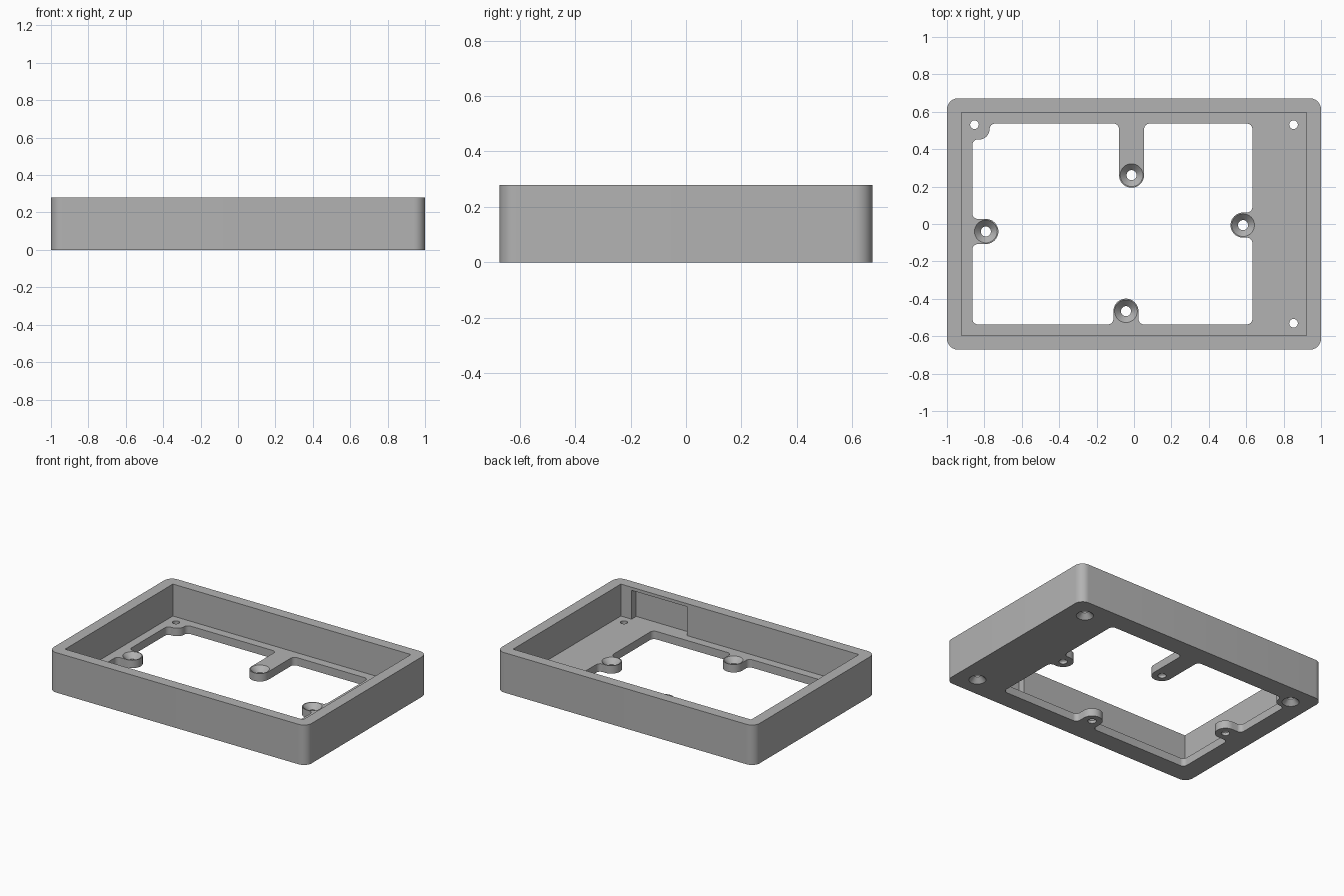
import bpy
import bmesh
import math
from mathutils import Vector

if "Cube" in bpy.data.objects:
    bpy.data.objects.remove(bpy.data.objects["Cube"], do_unlink=True)

HEIGHT, FLOOR = 0.28, 0.056

grey = bpy.data.materials.new("plain grey")
grey.use_nodes = True
grey.diffuse_color = (0.45, 0.45, 0.45, 1)
grey.node_tree.nodes["Principled BSDF"].inputs["Base Color"].default_value = (0.45, 0.45, 0.45, 1)


def fillet(corners, steps=10):
    """Round every (x, y, radius) corner of a closed outline."""
    outline = []
    for i, (x, y, r) in enumerate(corners):
        p = Vector((x, y))
        if r == 0:
            outline.append(p)
            continue
        a = (Vector(corners[i - 1][:2]) - p).normalized()
        b = (Vector(corners[(i + 1) % len(corners)][:2]) - p).normalized()
        # Corners are square, so the arc centre lies on both offsets
        centre = p + (a + b) * r
        for k in range(steps + 1):
            t = k / steps * math.pi / 2
            outline.append(centre - b * r * math.cos(t) - a * r * math.sin(t))
    return outline


def make_object(name, bm):
    bmesh.ops.remove_doubles(bm, verts=bm.verts, dist=1e-5)
    bmesh.ops.recalc_face_normals(bm, faces=bm.faces)
    mesh = bpy.data.meshes.new(name)
    bm.to_mesh(mesh)
    bm.free()
    mesh.materials.append(grey)
    obj = bpy.data.objects.new(name, mesh)
    bpy.context.collection.objects.link(obj)
    return obj


def prism(name, corners, z0, z1):
    bm = bmesh.new()
    face = bm.faces.new([bm.verts.new((p.x, p.y, z0)) for p in fillet(corners)])
    ext = bmesh.ops.extrude_face_region(bm, geom=[face])
    top = [v for v in ext["geom"] if isinstance(v, bmesh.types.BMVert)]
    bmesh.ops.translate(bm, verts=top, vec=(0, 0, z1 - z0))
    return make_object(name, bm)


def box(x0, x1, y0, y1, r=0.0):
    return [(x0, y0, r), (x1, y0, r), (x1, y1, r), (x0, y1, r)]


def lathe(name, profile, x, y, sides=32):
    """Stack of rings (radius, z) closed with end caps."""
    bm = bmesh.new()
    rings = [[bm.verts.new((x + r * math.cos(math.tau * k / sides),
                            y + r * math.sin(math.tau * k / sides), z))
              for k in range(sides)] for r, z in profile]
    for low, high in zip(rings, rings[1:]):
        for k in range(sides):
            n = (k + 1) % sides
            bm.faces.new((low[k], low[n], high[n], high[k]))
    bm.faces.new(rings[0])
    bm.faces.new(rings[-1])
    return make_object(name, bm)


def cut(target, cutter):
    cutter.hide_render = True
    mod = target.modifiers.new("cut", "BOOLEAN")
    mod.operation = "DIFFERENCE"
    mod.solver = "EXACT"
    mod.object = cutter
    bpy.context.view_layer.objects.active = target
    bpy.ops.object.modifier_apply(modifier=mod.name)
    bpy.data.objects.remove(cutter, do_unlink=True)


# Tray body with rounded upright corners
tray = prism("tray", box(-1, 1, -0.672, 0.672, 0.06), 0, HEIGHT)

# Square-cornered cavity, and a shallow recess inside the front wall
cut(tray, prism("cavity", box(-0.923, 0.923, -0.597, 0.597), FLOOR, 0.4))
cut(tray, prism("wall_recess", box(0.41, 0.84, -0.648, -0.55), FLOOR, 0.258))

# Floor opening, leaving four screw arms and one filled corner
L, R, E = -0.864, 0.633, 0.537
f, w = 0.03, 0.067
bosses = {"front": (-0.043, -0.466), "right": (0.583, -0.006),
          "back": (-0.013, 0.261), "left": (-0.792, -0.04)}
(fx, fy), (rx, ry), (bx, by), (lx, ly) = bosses.values()
opening = [
    (L, -E, f),
    (fx - w, -E, f), (fx - w, fy + w, w), (fx + w, fy + w, w), (fx + w, -E, f),
    (R, -E, f),
    (R, ry - w, f), (rx - w, ry - w, w), (rx - w, ry + w, w), (R, ry + w, f),
    (R, E, f),
    (bx + w, E, f), (bx + w, by - w, w), (bx - w, by - w, w), (bx - w, E, f),
    (-0.772, E, f), (-0.772, 0.452, 0.055), (L, 0.452, f),
    (L, ly + w, f), (lx + w, ly + w, w), (lx + w, ly - w, w), (L, ly - w, f),
]
cut(tray, prism("opening", opening, -0.1, FLOOR + 0.05))

# Arm screw holes, countersunk from above
for name, (x, y) in bosses.items():
    cut(tray, lathe(name + "_screw", [(0.027, -0.05), (0.027, 0.02),
                                      (0.061, FLOOR), (0.061, 0.1)], x, y))

# Three corner screw holes, countersunk from below
for x, y in ((-0.853, 0.531), (0.853, 0.531), (0.853, -0.531)):
    cut(tray, lathe("corner_screw", [(0.055, -0.05), (0.055, 0),
                                     (0.023, 0.034), (0.023, 0.1)], x, y))

# Smooth rounded corners and holes, keeping edges crisp
bpy.ops.object.select_all(action="DESELECT")
tray.select_set(True)
bpy.context.view_layer.objects.active = tray
bpy.ops.object.shade_smooth_by_angle(angle=math.radians(30))
